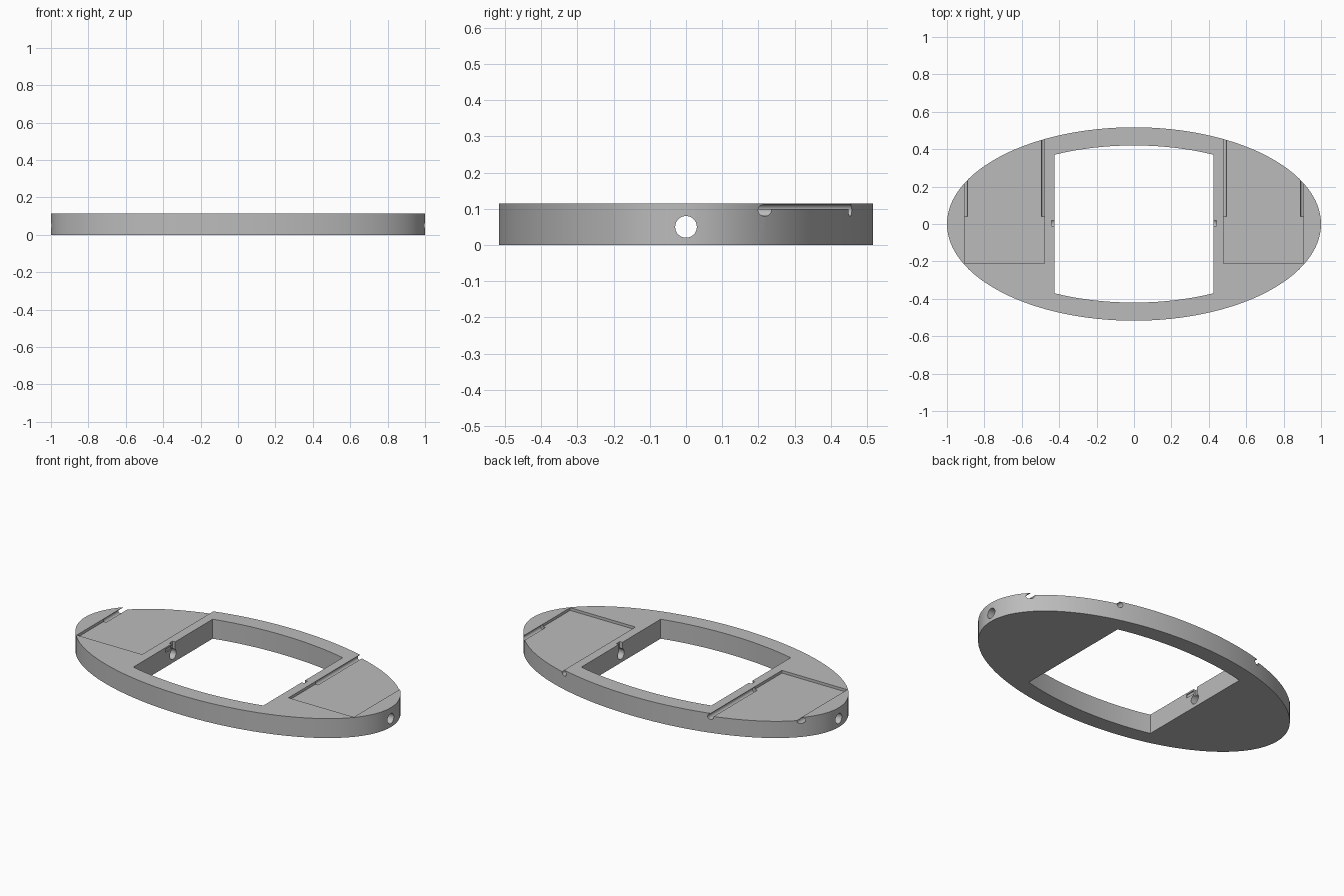
import bpy
import bmesh
import math
from mathutils import Matrix

if "Cube" in bpy.data.objects:
    bpy.data.objects.remove(bpy.data.objects["Cube"], do_unlink=True)

HEIGHT = 0.115

grey = bpy.data.materials.new("plain_grey")
grey.use_nodes = True
grey.diffuse_color = (0.5, 0.5, 0.5, 1)
grey.node_tree.nodes["Principled BSDF"].inputs["Base Color"].default_value = (0.5, 0.5, 0.5, 1)


def finish(bm, name):
    bmesh.ops.recalc_face_normals(bm, faces=bm.faces)
    mesh = bpy.data.meshes.new(name)
    bm.to_mesh(mesh)
    bm.free()
    mesh.materials.append(grey)
    obj = bpy.data.objects.new(name, mesh)
    bpy.context.collection.objects.link(obj)
    return obj


def prism(name, outline, z0, z1):
    bm = bmesh.new()
    face = bm.faces.new([bm.verts.new((x, y, z0)) for x, y in outline])
    top = bmesh.ops.extrude_face_region(bm, geom=[face])
    verts = [v for v in top["geom"] if isinstance(v, bmesh.types.BMVert)]
    bmesh.ops.translate(bm, verts=verts, vec=(0, 0, z1 - z0))
    return finish(bm, name)


def box(name, x0, x1, y0, y1, z0, z1):
    x0, x1 = sorted((x0, x1))
    return prism(name, [(x0, y0), (x1, y0), (x1, y1), (x0, y1)], z0, z1)


def rod(name, axis, centre, radius, length):
    bm = bmesh.new()
    turn = Matrix.Rotation(math.pi / 2, 4, "Y" if axis == "X" else "X")
    bmesh.ops.create_cone(bm, cap_ends=True, segments=32, radius1=radius, radius2=radius,
                          depth=length, matrix=Matrix.Translation(centre) @ turn)
    return finish(bm, name)


def cut(target, cutter):
    cutter.hide_render = True
    mod = target.modifiers.new("cut", "BOOLEAN")
    mod.operation = "DIFFERENCE"
    mod.solver = "EXACT"
    mod.object = cutter
    bpy.context.view_layer.objects.active = target
    bpy.ops.object.modifier_apply(modifier=mod.name)
    bpy.data.objects.remove(cutter, do_unlink=True)


# Oval plate
ring = [2 * math.pi * i / 128 for i in range(128)]
plate = prism("oval_plate", [(math.cos(a), 0.517 * math.sin(a)) for a in ring], 0, HEIGHT)

# Central window: straight sides, curved front and back
half = 0.425
steps = [half * (i / 12 - 1) for i in range(25)]
arc = [(x, 0.42 * math.sqrt(1 - (x / 0.9) ** 2)) for x in steps]
window = [(x, -y) for x, y in arc] + arc[::-1]
cut(plate, prism("window_cutter", window, -0.1, 0.3))

# Cross hole through both ends
cut(plate, rod("cross_hole_cutter", "X", (0, 0, 0.05), 0.03, 2.4))

for s in (-1, 1):
    # Shallow pocket open to the back rim
    cut(plate, box("pocket_cutter", s * 0.479, s * 0.906, -0.212, 0.7, 0.099, 0.2))
    # Round grooves undercutting both pocket walls
    for x in (0.479, 0.906):
        cut(plate, rod("groove_cutter", "Y", (s * x, 0.34, 0.096), 0.0165, 0.6))
    # Small notch above the cross hole
    cut(plate, box("notch_cutter", s * 0.4, s * 0.442, -0.012, 0.02, 0.07, 0.2))

# Shallow relief beside the right notch
cut(plate, box("relief_cutter", -0.4, -0.431, -0.07, -0.012, 0.085, 0.105))

bpy.ops.object.select_all(action="DESELECT")
plate.select_set(True)
bpy.context.view_layer.objects.active = plate
bpy.ops.object.shade_smooth_by_angle(angle=math.radians(30))
